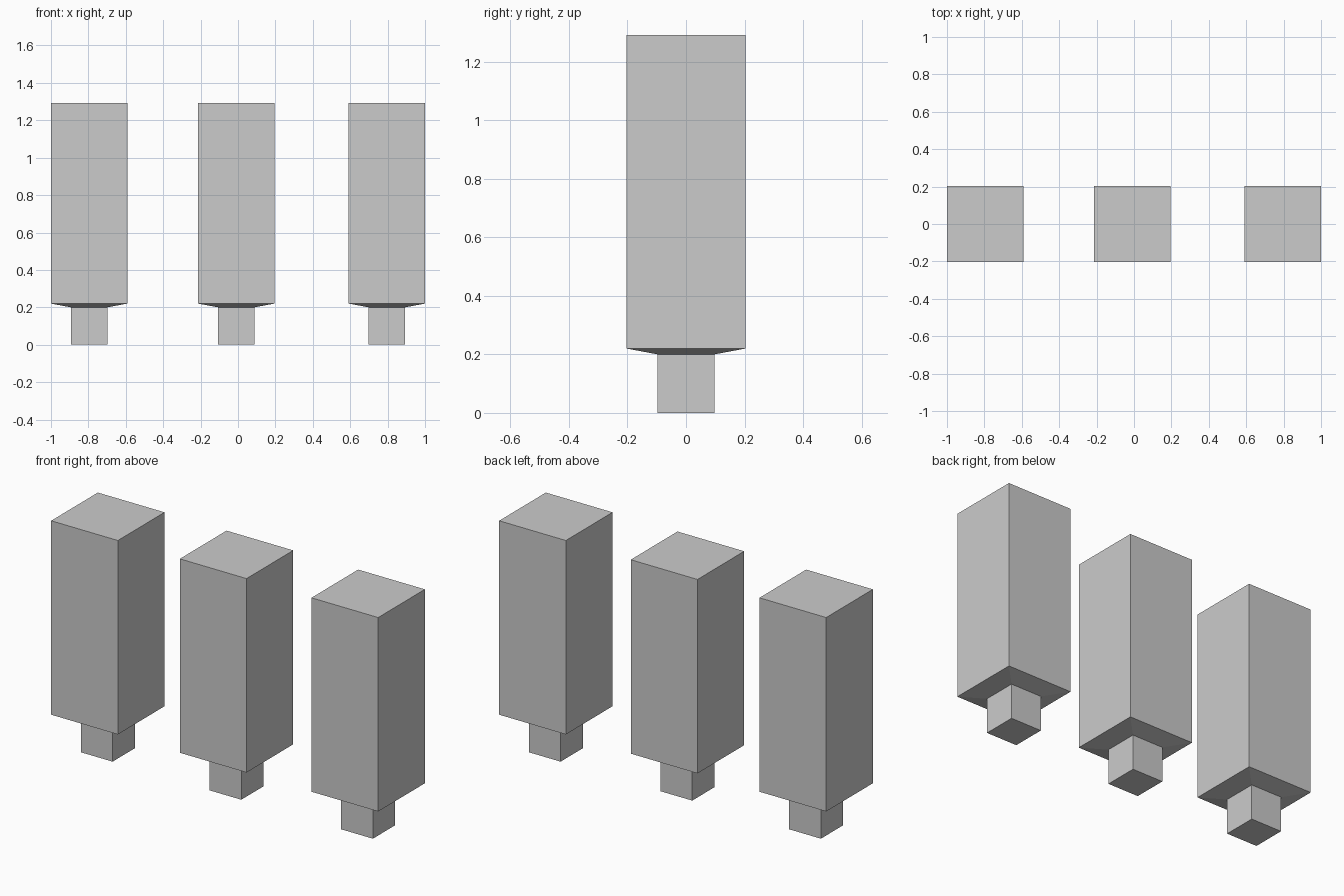
import bpy
import bmesh

cube = bpy.data.objects.get("Cube")
if cube:
    bpy.data.objects.remove(cube, do_unlink=True)

grey = bpy.data.materials.new("plain_grey")
grey.use_nodes = True
colour = (0.6, 0.6, 0.6, 1)
grey.diffuse_color = colour
grey.node_tree.nodes["Principled BSDF"].inputs["Base Color"].default_value = colour

STEM, BODY = 0.097, 0.204                    # half widths
STEM_TOP, BODY_BOTTOM, TOP = 0.2, 0.22, 1.292


def square_post(name, x):
    """Square stem flaring through a shallow taper into a tall block."""
    bm = bmesh.new()
    profile = [(STEM, 0), (STEM, STEM_TOP), (BODY, BODY_BOTTOM), (BODY, TOP)]
    rings = [[bm.verts.new((sx * r, sy * r, z))
              for sx, sy in ((-1, -1), (1, -1), (1, 1), (-1, 1))]
             for r, z in profile]
    for low, high in zip(rings, rings[1:]):
        for i in range(4):
            j = (i + 1) % 4
            bm.faces.new((low[i], low[j], high[j], high[i]))
    bm.faces.new(rings[0][::-1])
    bm.faces.new(rings[-1])
    mesh = bpy.data.meshes.new(name)
    bm.to_mesh(mesh)
    bm.free()
    mesh.materials.append(grey)
    post = bpy.data.objects.new(name, mesh)
    post.location.x = x
    bpy.context.collection.objects.link(post)


# Row of three matching posts
for name, x in (("right_post", -0.796), ("middle_post", -0.009), ("left_post", 0.796)):
    square_post(name, x)
